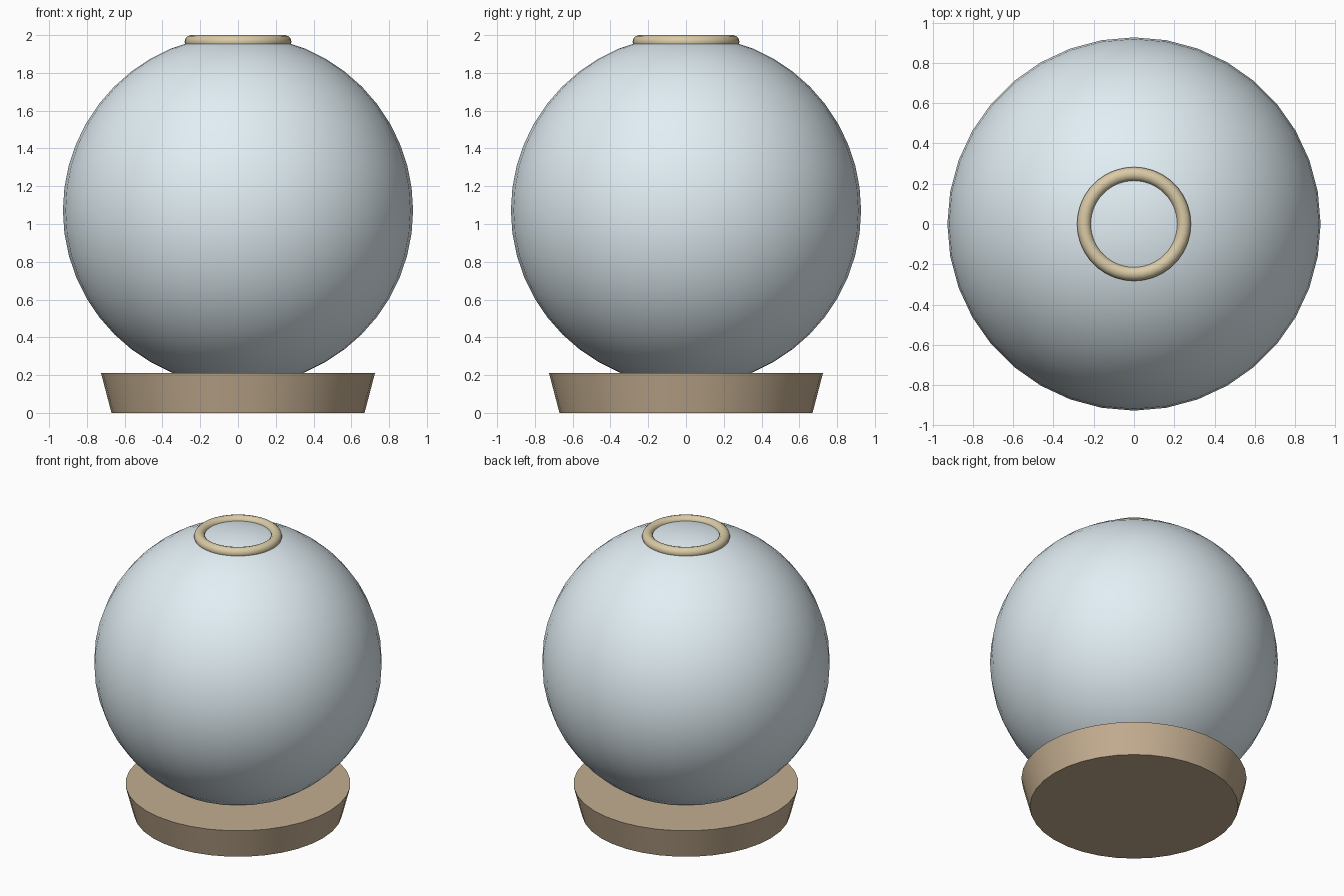
import bpy, math

if "Cube" in bpy.data.objects:
    bpy.data.objects.remove(bpy.data.objects["Cube"])


def finish(name, color):
    """Name, smooth and colour the active object."""
    ob = bpy.context.object
    ob.name = name
    bpy.ops.object.shade_smooth_by_angle(angle=math.radians(35))
    mat = bpy.data.materials.new(name + "_material")
    mat.diffuse_color = (*color, 1)
    mat.use_nodes = True
    mat.node_tree.nodes["Principled BSDF"].inputs["Base Color"].default_value = mat.diffuse_color
    ob.data.materials.append(mat)
    return ob


# Flared wooden base
bpy.ops.mesh.primitive_cone_add(vertices=36, radius1=0.67, radius2=0.725,
                                depth=0.21, location=(0, 0, 0.105))
finish("base", (0.55, 0.42, 0.28))

# Glass globe, sunk slightly into the base
bpy.ops.mesh.primitive_uv_sphere_add(segments=36, ring_count=24, radius=0.927,
                                     location=(0, 0, 1.072))
finish("globe", (0.76, 0.86, 0.91))

# Brass ring resting on the crown
bpy.ops.mesh.primitive_torus_add(major_segments=36, minor_segments=12,
                                 major_radius=0.248, minor_radius=0.035,
                                 location=(0, 0, 1.965))
finish("top_ring", (0.70, 0.59, 0.38))
